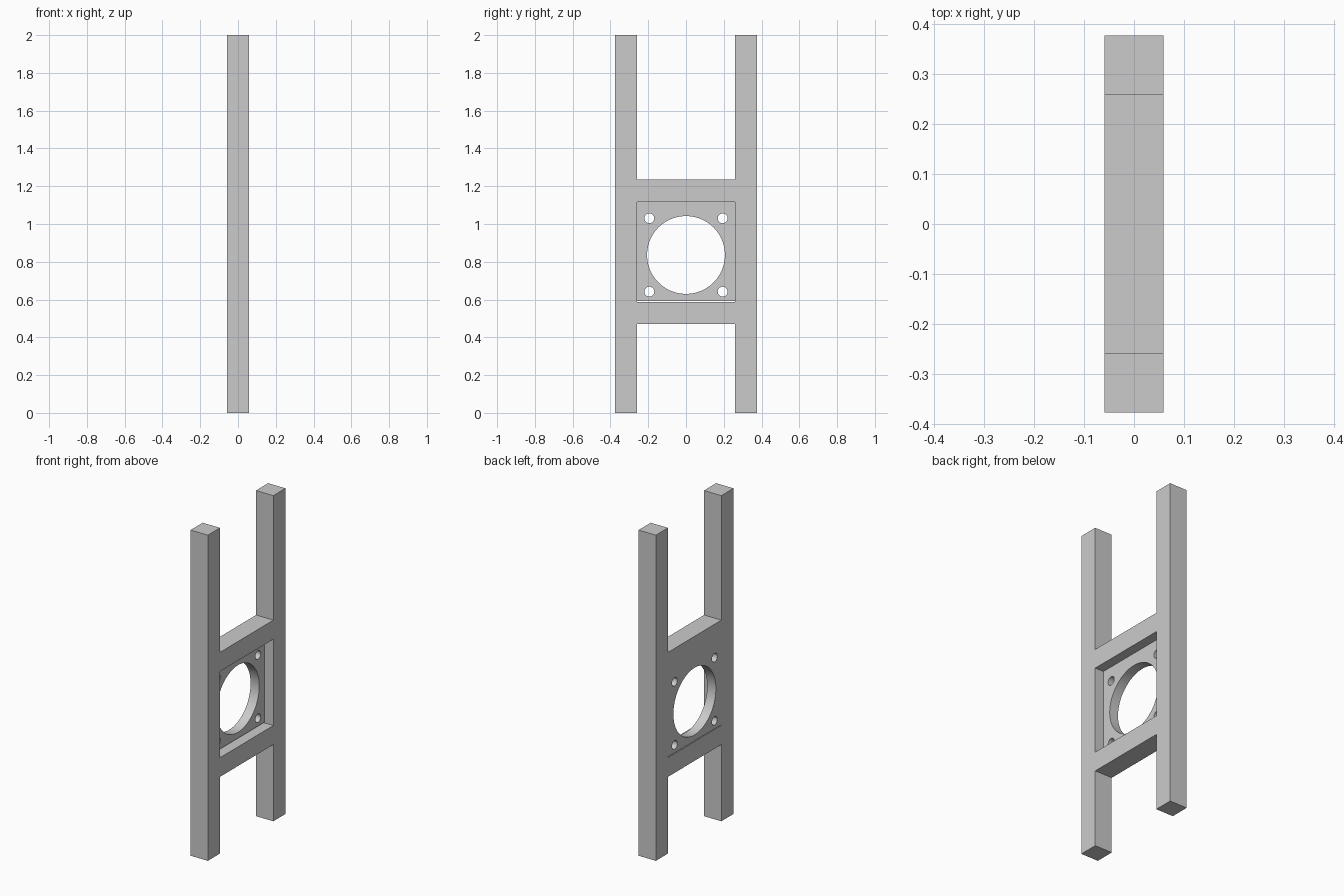
import bpy
import bmesh
from math import cos, sin, pi, radians

cube = bpy.data.objects.get("Cube")
if cube:
    bpy.data.objects.remove(cube, do_unlink=True)

# Main dimensions
BAR = 0.1176            # square section of every bar
OUT = 0.3765            # half width over the posts
INN = OUT - BAR         # half width between the posts
LOW, HIGH = 0.4706, 1.2353   # outer heights of the two crossbars
GAP = 0.005             # slit under the mounting plate
FAN_Z = 0.836           # height of the large opening
BOLT = 0.194            # bolt hole offset from the opening centre

grey = bpy.data.materials.new("grey")
grey.use_nodes = True
colour = (0.6, 0.6, 0.6, 1)
grey.diffuse_color = colour
grey.node_tree.nodes["Principled BSDF"].inputs["Base Color"].default_value = colour


def rect(half, z0, z1):
    return [(-half, z0), (half, z0), (half, z1), (-half, z1)]


def circle(y, z, r, n):
    return [(y + r * cos(2 * pi * i / n), z + r * sin(2 * pi * i / n)) for i in range(n)]


def extruded(name, loops, x0, x1):
    """Fill closed (y, z) loops, inner ones becoming holes, and extrude from x0 to x1."""
    curve = bpy.data.curves.new(name + "_profile", "CURVE")
    curve.dimensions = "2D"
    curve.fill_mode = "BOTH"
    curve.extrude = (x1 - x0) / 2
    for loop in loops:
        spline = curve.splines.new("POLY")
        spline.points.add(len(loop) - 1)
        for point, (y, z) in zip(spline.points, loop):
            point.co = (y, z, 0, 1)
        spline.use_cyclic_u = True
    helper = bpy.data.objects.new(name + "_profile", curve)
    bpy.context.collection.objects.link(helper)
    bpy.context.view_layer.update()
    mesh = bpy.data.meshes.new_from_object(helper)
    bpy.data.objects.remove(helper, do_unlink=True)

    # Weld the caps to the walls and merge flat triangles
    bm = bmesh.new()
    bm.from_mesh(mesh)
    bmesh.ops.remove_doubles(bm, verts=bm.verts, dist=0.0001)
    bmesh.ops.recalc_face_normals(bm, faces=bm.faces)
    bm.to_mesh(mesh)
    bm.free()

    mesh.name = name
    mesh.materials.clear()
    mesh.materials.append(grey)
    obj = bpy.data.objects.new(name, mesh)
    obj.location.x = (x0 + x1) / 2
    obj.rotation_euler = (radians(90), 0, radians(90))
    bpy.context.collection.objects.link(obj)
    bpy.ops.object.select_all(action="DESELECT")
    obj.select_set(True)
    bpy.context.view_layer.objects.active = obj
    bpy.ops.object.shade_smooth_by_angle(angle=radians(30))
    return obj


# Frame: two posts joined by two crossbars, with a square window between them
right_half = [(INN, LOW), (INN, 0), (OUT, 0), (OUT, 2), (INN, 2), (INN, HIGH)]
outline = right_half + [(-y, z) for y, z in reversed(right_half)]
window = rect(INN, LOW + BAR, HIGH - BAR)
extruded("frame", [outline, window], -BAR / 2, BAR / 2)

# Mounting plate: half as thick, flush with one side, with a large opening and bolt holes
holes = [circle(0, FAN_Z, 0.206, 96)]
holes += [circle(sy * BOLT, FAN_Z + sz * BOLT, 0.026, 32) for sy in (-1, 1) for sz in (-1, 1)]
plate = rect(INN, LOW + BAR + GAP, HIGH - BAR)
extruded("mounting_plate", [plate] + holes, -BAR / 2, 0)
